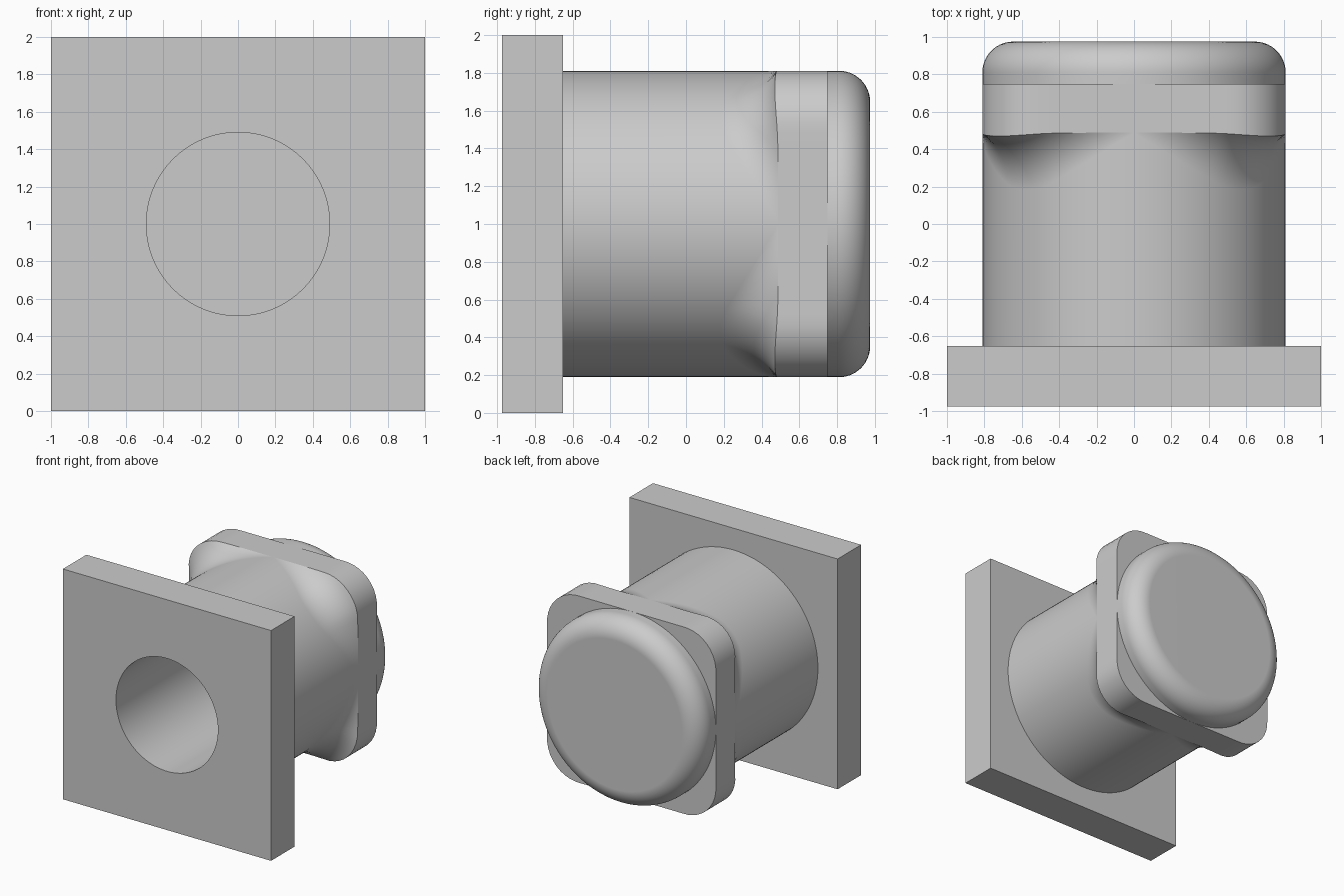
import bpy, bmesh, math

cube = bpy.data.objects.get("Cube")
if cube:
    bpy.data.objects.remove(cube, do_unlink=True)

SEGMENTS = 128
BARREL = 0.811       # barrel, cap and collar half width
BORE = 0.49
CORNER = 0.3         # collar corner radius
BLEND = 0.3          # flare fillet radius
FRONT, PLATE_BACK, COLLAR_FRONT, COLLAR_BACK, END = -0.975, -0.652, 0.488, 0.748, 0.975

grey = bpy.data.materials.new("plain grey")
grey.use_nodes = True
colour = (0.6, 0.6, 0.6, 1)
grey.diffuse_color = colour
grey.node_tree.nodes["Principled BSDF"].inputs["Base Color"].default_value = colour


def circle(radius, y):
    return lambda a: (radius, y)


def square(half, y):
    return lambda a: (half / max(abs(math.cos(a)), abs(math.sin(a))), y)


def rounded(a):
    """Radius of the rounded square collar at angle a."""
    s, c = sorted((abs(math.cos(a)), abs(math.sin(a))))
    k = BARREL - CORNER
    if BARREL * s / c <= k:
        return BARREL / c
    b = k * (c + s)
    return b + math.sqrt(b * b - 2 * k * k + CORNER ** 2)


DEEPEST = rounded(math.pi / 4) - BARREL


def rim_y(a):
    """Front edge of the collar, pulled slightly forward at the corners."""
    t = min(1, (rounded(a) - BARREL) / DEEPEST)
    return COLLAR_FRONT - 0.018 * t ** 3


def flare(t):
    """Concave fillet from the barrel out to the collar edge."""
    def section(a):
        d = max(0, rounded(a) - BARREL)
        sweep = math.acos(1 - d / BLEND)
        y0 = rim_y(a) - BLEND * math.sin(sweep)
        return (BARREL + BLEND * (1 - math.cos(t * sweep)),
                y0 + BLEND * math.sin(t * sweep))
    return section


def loft(name, sections, closed=False):
    """Skin a row of cross-sections around the y axis."""
    bm = bmesh.new()
    rings = []
    for section in sections:
        ring = []
        for i in range(SEGMENTS):
            a = 2 * math.pi * i / SEGMENTS
            r, y = section(a)
            ring.append(bm.verts.new((r * math.cos(a), y, 1 + r * math.sin(a))))
        rings.append(ring)
    pairs = list(zip(rings, rings[1:]))
    if closed:
        pairs.append((rings[-1], rings[0]))
    for p, q in pairs:
        for i in range(SEGMENTS):
            j = (i + 1) % SEGMENTS
            bm.faces.new((p[i], p[j], q[j], q[i]))
    bmesh.ops.remove_doubles(bm, verts=bm.verts, dist=1e-5)
    bmesh.ops.recalc_face_normals(bm, faces=bm.faces)
    mesh = bpy.data.meshes.new(name)
    bm.to_mesh(mesh)
    bm.free()
    mesh.materials.append(grey)
    obj = bpy.data.objects.new(name, mesh)
    bpy.context.collection.objects.link(obj)
    bpy.ops.object.select_all(action='DESELECT')
    obj.select_set(True)
    bpy.context.view_layer.objects.active = obj
    bpy.ops.object.shade_smooth_by_angle(angle=math.radians(25))
    normals = obj.modifiers.new("face weighted normals", 'WEIGHTED_NORMAL')
    normals.keep_sharp = True
    return obj


# Square mounting plate with a round opening
loft("mounting_plate", [circle(BORE, FRONT), square(1, FRONT),
                        square(1, PLATE_BACK), circle(BORE, PLATE_BACK)], closed=True)

# Barrel with a blind bore, flaring into the collar corners
steps = 14
loft("barrel", [circle(0, COLLAR_FRONT), circle(BORE, COLLAR_FRONT),
                circle(BORE, PLATE_BACK), circle(BARREL, PLATE_BACK)]
     + [flare(i / steps) for i in range(steps + 1)])

# Rounded square collar
loft("collar", [lambda a: (rounded(a), rim_y(a)),
                lambda a: (rounded(a), COLLAR_BACK),
                circle(0, COLLAR_BACK)])

# Round end cap with a filleted rim
fillet = 0.165
arc = [i * math.pi / 2 / steps for i in range(steps + 1)]
loft("end_cap", [circle(BARREL, COLLAR_BACK)]
     + [circle(BARREL - fillet * (1 - math.cos(t)), END - fillet * (1 - math.sin(t))) for t in arc]
     + [circle(0, END)])
